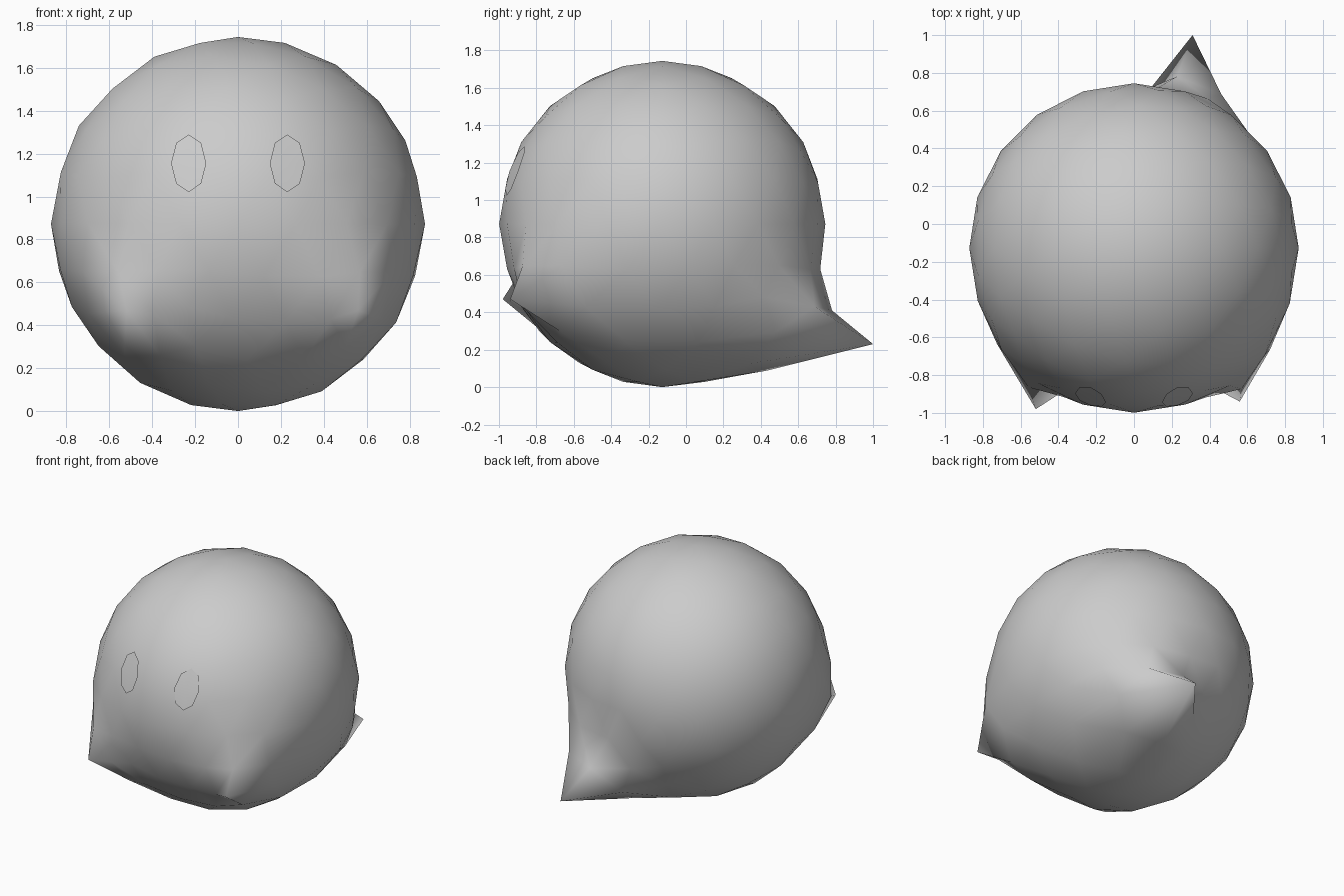
import bpy, bmesh, math
from mathutils import Vector

if "Cube" in bpy.data.objects:
    bpy.data.objects.remove(bpy.data.objects["Cube"])

R = 0.872
CENTRE = Vector((0, -0.127, R))


def finish(name, bm):
    mesh = bpy.data.meshes.new(name)
    bm.to_mesh(mesh)
    bm.free()
    for p in mesh.polygons:
        p.use_smooth = True
    obj = bpy.data.objects.new(name, mesh)
    bpy.context.collection.objects.link(obj)


def pull(bm, rest, start, tip, radius=0.64):
    """Drag the vertex nearest start to tip, with a sharp falloff around it."""
    origin = min(rest, key=lambda c: (c - Vector(start)).length)
    move = Vector(tip) - origin
    for v, c in zip(bm.verts, rest):
        w = max(0, 1 - (c - origin).length / radius) ** 2
        v.co += move * w


# Round body with two feet and a tail drawn out of the surface
bm = bmesh.new()
bmesh.ops.create_icosphere(bm, subdivisions=3, radius=R)
bmesh.ops.translate(bm, verts=bm.verts, vec=CENTRE)
rest = [v.co.copy() for v in bm.verts]
pull(bm, rest, (0.315, 0.386, 0.242), (0.31, 1.0, 0.23))     # tail
pull(bm, rest, (0.63, -0.58, 0.483), (0.56, -0.94, 0.47))    # foot
pull(bm, rest, (-0.60, -0.56, 0.414), (-0.52, -0.98, 0.47))  # foot
finish("body", bm)


# Oval eyes lying on the front of the body
def on_body(x, z, r=R + 0.005):
    return (x, CENTRE.y - math.sqrt(r * r - x * x - (z - CENTRE.z) ** 2), z)


for name, side in (("left_eye", -1), ("right_eye", 1)):
    bm = bmesh.new()
    mid = bm.verts.new(on_body(side * 0.23, 1.155))
    rim = []
    for i in range(8):
        a = math.tau * i / 8
        rim.append(bm.verts.new(on_body(side * 0.23 + 0.082 * math.cos(a),
                                        1.155 + 0.134 * math.sin(a))))
    for i in range(8):
        bm.faces.new((mid, rim[i], rim[(i + 1) % 8]))
    finish(name, bm)
